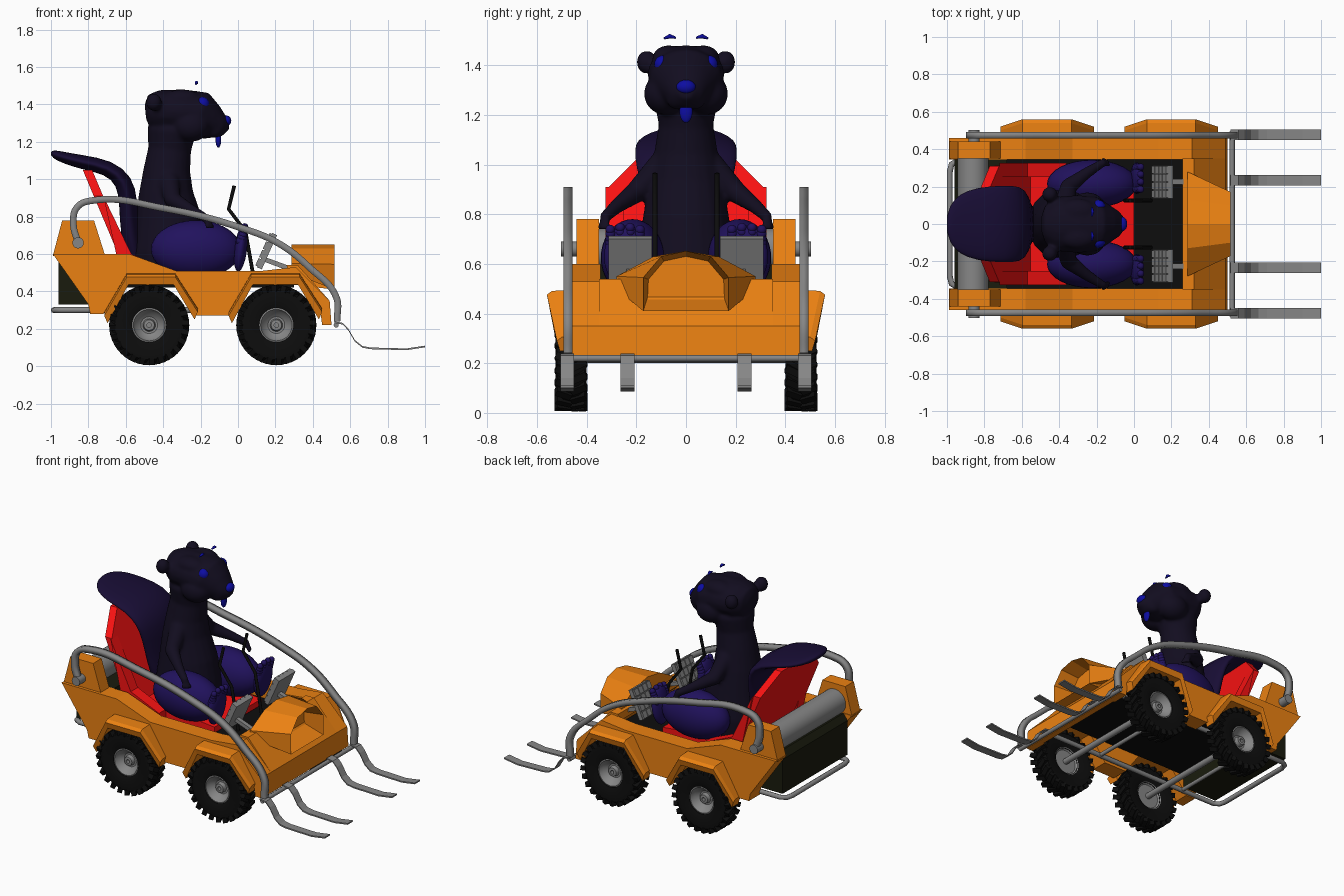
import bpy, bmesh, math
from mathutils import Vector, Matrix

if "Cube" in bpy.data.objects:
    bpy.data.objects.remove(bpy.data.objects["Cube"])

def mat(name, r, g, b):
    m = bpy.data.materials.new(name)
    m.diffuse_color = (r, g, b, 1)
    m.use_nodes = True
    m.node_tree.nodes["Principled BSDF"].inputs["Base Color"].default_value = m.diffuse_color
    return m

ORANGE = mat("orange", .83, .22, .006)
RED = mat("red", .95, .006, .006)
BLACK = mat("black", .004, .004, .004)
OLIVE = mat("olive_black", .010, .011, .004)
FUR = mat("dark_fur", .006, .004, .014)
INDIGO = mat("indigo_fur", .015, .006, .11)
TAIL = mat("tail_fur", .009, .004, .035)
BLUE = mat("blue", .004, .004, .36)
STEEL = mat("steel", .24, .24, .24)

def finish(name, bm, m=None, smooth=None):
    bmesh.ops.recalc_face_normals(bm, faces=bm.faces)
    me = bpy.data.meshes.new(name)
    bm.to_mesh(me)
    bm.free()
    o = bpy.data.objects.new(name, me)
    bpy.context.collection.objects.link(o)
    me.materials.append(m or STEEL)
    if smooth:
        bpy.ops.object.select_all(action='DESELECT')
        o.select_set(True)
        bpy.context.view_layer.objects.active = o
        bpy.ops.object.shade_smooth_by_angle(angle=math.radians(smooth))
    return o

def rings(bm, loops, closed=False):
    vs = [[bm.verts.new(p) for p in loop] for loop in loops]
    n = len(vs[0])
    pairs = list(zip(vs, vs[1:])) + ([(vs[-1], vs[0])] if closed else [])
    for a, b in pairs:
        for i in range(n):
            bm.faces.new((a[i], a[(i + 1) % n], b[(i + 1) % n], b[i]))
    if not closed:
        return bm.faces.new(vs[0]), bm.faces.new(vs[-1])

def prism(name, pts, y0, y1, m=None):
    bm = bmesh.new()
    rings(bm, [[(x, y, z) for x, z in pts] for y in (y0, y1)])
    return finish(name, bm, m)

def box(bm, c, s, rot=Matrix()):
    bmesh.ops.create_cube(bm, size=1, matrix=Matrix.Translation(c) @ rot @ Matrix.Diagonal((*s, 1)))

def ball(bm, c, r, rot=Matrix(), seg=20):
    bmesh.ops.create_uvsphere(bm, u_segments=seg, v_segments=seg // 2 + 2, radius=1,
        matrix=Matrix.Translation(c) @ rot @ Matrix.Diagonal((*r, 1)))

def limb(bm, pts, k=8):
    for (a, ra), (b, rb) in zip(pts, pts[1:]):
        for i in range(k + 1):
            r = ra + (rb - ra) * i / k
            ball(bm, Vector(a).lerp(Vector(b), i / k), (r, r, r), seg=12)

def loft(bm, secs, n=20):
    # sections: centre x, centre z, half width in y, half thickness
    loops = []
    for i, (x, z, w, t) in enumerate(secs):
        a, b = secs[max(i - 1, 0)], secs[min(i + 1, len(secs) - 1)]
        d = Vector((b[0] - a[0], b[1] - a[1])).normalized()
        loops.append([(x - d.y * t * math.cos(q), w * math.sin(q), z + d.x * t * math.cos(q))
                      for q in (2 * math.pi * k / n for k in range(n))])
    rings(bm, loops)

def lathe(name, prof, c, side, m=None, n=36, closed=True):
    # profile (radius, y) turned around the y axis
    bm = bmesh.new()
    rings(bm, [[(c[0] + r * math.cos(q), side * y, c[1] + r * math.sin(q))
                for q in (2 * math.pi * k / n for k in range(n))] for r, y in prof], closed)
    return finish(name, bm, m, 35)

def tube(name, pts, r, m=None, square=False):
    cu = bpy.data.curves.new(name, 'CURVE')
    cu.dimensions = '3D'
    cu.bevel_depth, cu.bevel_resolution, cu.use_fill_caps = r, 0 if square else 2, True
    sp = cu.splines.new('BEZIER' if square else 'POLY')
    tgt = sp.bezier_points if square else sp.points
    tgt.add(len(pts) - 1)
    for p, co in zip(tgt, pts):
        if square:
            p.co = co
            p.tilt = math.pi / 4
            p.handle_left_type = p.handle_right_type = 'AUTO'
        else:
            p.co = (*co, 1)
    o = bpy.data.objects.new(name, cu)
    bpy.context.collection.objects.link(o)
    cu.materials.append(m or STEEL)

# wheels: tyre, staggered tread lugs, rim, hub and axles
for ax, wx in (("rear", -.475), ("front", .205)):
    for s in (-1, 1):
        c = (wx, .22)
        lathe(ax + "_tyre", [(.088, .42), (.12, .405), (.185, .40), (.202, .43), (.202, .495),
                             (.185, .52), (.13, .525), (.092, .512)], c, s, BLACK)
        bm = bmesh.new()
        for i in range(48):
            e = 1 if i % 2 else -1
            turn = Matrix.Rotation(2 * math.pi * i / 48, 4, 'Y')
            p = Vector((wx, s * .463 + e * .031, .22)) + turn @ Vector((0, 0, .196))
            box(bm, p, (.03, .066, .034), turn @ Matrix.Rotation(e * .45, 4, 'Z'))
        finish(ax + "_tread", bm, BLACK)
        lathe(ax + "_rim", [(.095, .415), (.095, .508), (.084, .512), (.072, .485), (.045, .465), (.034, .465),
                            (.028, .49), (.012, .492), (.012, .43), (.08, .43)], c, s)
    tube(ax + "_axle", [(wx, -.46, .22), (wx, .46, .22)], .02)

# orange side walls with pillars, and faceted wheel arches
wall = [(-.99, .60), (-.80, .33), (-.79, .28), (-.72, .28), (-.60, .435), (-.34, .435), (-.22, .27), (-.05, .27),
        (.07, .435), (.35, .435), (.44, .30), (.45, .22), (.50, .22), (.49, .35), (.31, .53), (.13, .51),
        (-.33, .51), (-.58, .60), (-.74, .60), (-.95, .60)]
pillar = [(-.99, .59), (-.94, .78), (-.77, .78), (-.71, .59)]
for s in (-1, 1):
    prism("side_wall", wall, s * .345, s * .46, ORANGE)
    prism("rear_pillar", pillar, s * .35, s * .44, ORANGE)
    for wx in (-.465, .20):
        arch = [(-.25, .27, .52), (-.13, .476, .56), (.13, .476, .56), (.25, .29, .52)]
        bm = bmesh.new()
        rings(bm, [[(wx + x, s * .44, z + .02), (wx + x, s * (y - .02), z + .015), (wx + x, s * y, z),
                    (wx + x * .93, s * (y - .012), z - .04), (wx + x * .93, s * .44, z - .04)] for x, z, y in arch])
        finish("wheel_arch", bm, ORANGE)

# front hood panel and scooped nose
prism("front_hood", [(.26, .54), (.32, .54), (.49, .35), (.50, .22), (.46, .22), (.44, .33), (.27, .48)],
      -.35, .35, ORANGE)
def nose_ring(x, w, m, low, zs):
    half = [(w, zs), (m, .63)]
    return ([(x, -w, low)] + [(x, -y, z) for y, z in half] + [(x, 0, .652)]
            + [(x, y, z) for y, z in half[::-1]] + [(x, w, low)])
bm = bmesh.new()
_, face = rings(bm, [nose_ring(.285, .28, .13, .50, .55), nose_ring(.515, .172, .10, .41, .545)])
bmesh.ops.recalc_face_normals(bm, faces=bm.faces)
bmesh.ops.inset_region(bm, faces=[face], thickness=.022)
bmesh.ops.translate(bm, vec=(-.13, 0, 0), verts=face.verts)
finish("nose_scoop", bm, ORANGE)

# floor, rear engine box, roller
bm = bmesh.new()
box(bm, (-.2, 0, .43), (1.0, .69, .02))
finish("floor", bm, BLACK)
prism("engine_box", [(-.96, .56), (-.96, .33), (-.70, .33), (-.68, .60), (-.93, .60)], -.345, .345, OLIVE)
lathe("rear_roller", [(.083, -.35), (.083, .35)], (-.86, .66), 1, closed=False)

# side rails, pins, forks and undercarriage tubes
for s in (-1, 1):
    y = s * .475
    rail = [(-.855, .66), (-.88, .76), (-.86, .85), (-.77, .887), (-.4, .845), (0, .745), (.22, .655),
            (.38, .53), (.525, .37), (.53, .24)]
    tube("side_rail", [(x, y, z) for x, z in rail], .025, square=True)
    lathe("rail_pin", [(.03, .42), (.03, .503)], (-.855, .66), s, n=20, closed=False)
    for fy in (.235, .478):
        path = [(.515, .240), (.56, .232), (.59, .20), (.625, .14), (.665, .108), (.71, .10), (.90, .095), (1.0, .11)]
        prism("fork", path + [(x, z - .009) for x, z in path[::-1]], s * fy - .028, s * fy + .028)
tube("fork_crossbar", [(.525, -.495, .22), (.525, .495, .22)], .014)
half = [(.49, .33), (-.80, .34), (-.94, .34), (-.975, .32), (-.985, .28)]
tube("frame_tube", [(x, y, .30) for x, y in half] + [(x, -y, .30) for x, y in half[::-1]], .016)
for x in (-.68, .0, .40):
    tube("frame_crossbar", [(x, -.34, .30), (x, .34, .30)], .013)

# red bucket seat
bm = bmesh.new()
back = [(-.32, .50), (-.31, .91), (-.17, 1.05), (.17, 1.05), (.31, .91), (.32, .50)]
rings(bm, [[(-.57 - (z - .55) * .42 - d, y, z) for y, z in back] for d in (0, .05)])
finish("seat_back", bm, RED)
prism("seat_cushion", [(-.66, .445), (-.62, .51), (-.15, .50), (.0, .485), (.0, .445)], -.25, .25, RED)
for s in (-1, 1):
    prism("seat_bolster", [(-.72, .91), (-.57, .60), (-.36, .51), (-.36, .46), (-.62, .46)], s * .25, s * .325, RED)

# pedal plates with raised grid, brackets, and bent levers
for s in (-1, 1):
    bm = bmesh.new()
    rot = Matrix.Rotation(.42, 4, 'Y')
    c = Vector((.155, s * .225, .615))
    box(bm, c, (.028, .175, .20), rot)
    for i in range(4):
        for j in range(4):
            box(bm, c + rot @ Vector((-.018, -.064 + i * .043, -.073 + j * .049)), (.016, .038, .043), rot)
    box(bm, (.20, s * .225, .55), (.14, .03, .025), Matrix.Rotation(.35, 4, 'Y'))
    finish("pedal", bm)
    tube("control_lever", [(.09, s * .125, .44), (.04, s * .125, .72), (-.05, s * .125, .84),
                           (-.02, s * .125, .965)], .010, BLACK)

# animal body: torso, head, ears and arms fused into one skin
bm = bmesh.new()
loft(bm, [(-.36, .50, .19, .20), (-.365, .62, .20, .205), (-.37, .78, .175, .18), (-.385, .93, .15, .145),
          (-.38, 1.05, .128, .125), (-.365, 1.16, .11, .115), (-.355, 1.26, .13, .13), (-.35, 1.32, .1, .1)])
loft(bm, [(-.495, 1.36, .04, .04), (-.475, 1.362, .10, .09), (-.42, 1.365, .145, .112), (-.30, 1.363, .155, .118),
          (-.20, 1.345, .145, .125), (-.14, 1.305, .105, .098), (-.08, 1.29, .068, .062), (-.05, 1.295, .03, .03)])
for s in (-1, 1):
    ball(bm, (-.25, s * .085, 1.285), (.10, .085, .085))
    ball(bm, (-.13, s * .035, 1.27), (.055, .045, .05))
    ball(bm, (-.30, s * .07, 1.43), (.10, .065, .05))
    ball(bm, (-.45, s * .158, 1.412), (.042, .042, .048))
    limb(bm, [((-.37, s * .10, .99), .06), ((-.35, s * .20, .89), .045), ((-.25, s * .275, .835), .031),
              ((-.17, s * .325, .79), .024)])
    for dx, dy in ((.035, -.012), (.028, .012), (.005, .022)):
        limb(bm, [((-.17, s * .325, .79), .018), ((-.17 + dx, s * (.325 + dy), .745), .012)], 4)
body = finish("animal_body", bm, FUR)
rm = body.modifiers.new("fuse", 'REMESH')
rm.mode, rm.voxel_size, rm.use_smooth_shade = 'VOXEL', .010, True
sm = body.modifiers.new("soften", 'SMOOTH')
sm.factor, sm.iterations = .5, 8

# legs and feet
for s in (-1, 1):
    bm = bmesh.new()
    ball(bm, (-.225, s * .215, .625), (.24, .128, .155), seg=32)
    finish("thigh", bm, INDIGO, 60)
    bm = bmesh.new()
    ball(bm, (.015, s * .245, .63), (.034, .085, .125), Matrix.Rotation(.12, 4, 'Y'), 24)
    for i in range(4):
        limb(bm, [((.015, s * .245 + (i - 1.5) * .036, .67), .026),
                  ((.036, s * .245 + (i - 1.5) * .040, .75 - .008 * abs(i - 1.5)), .019)], 4)
    finish("foot", bm, INDIGO, 60)

# face details
for s in (-1, 1):
    bm = bmesh.new()
    ball(bm, (-.190, s * .094, 1.403), (.036, .034, .036))
    finish("eye", bm, BLUE, 60)
    bm = bmesh.new()
    limb(bm, [((-.225, s * .045, 1.511), .005), ((-.222, s * .065, 1.516), .009), ((-.225, s * .085, 1.509), .005)], 6)
    finish("eyebrow", bm, BLUE, 60)
for name, c, r in (("nose_tip", (-.064, 0, 1.312), (.028, .039, .029)), ("front_tooth", (-.105, 0, 1.212), (.015, .026, .044))):
    bm = bmesh.new()
    ball(bm, c, r)
    finish(name, bm, BLUE, 60)

# broad flat tail curling backwards
bm = bmesh.new()
loft(bm, [(-.54, .54, .09, .05), (-.58, .70, .12, .05), (-.585, .88, .17, .05), (-.605, .99, .205, .05),
          (-.69, 1.065, .21, .042), (-.84, 1.092, .20, .038), (-.94, 1.118, .16, .03), (-.985, 1.135, .10, .022),
          (-1.0, 1.145, .03, .008)])
tail = finish("tail", bm, TAIL, 80)
tail.modifiers.new("round", 'SUBSURF').render_levels = 1
